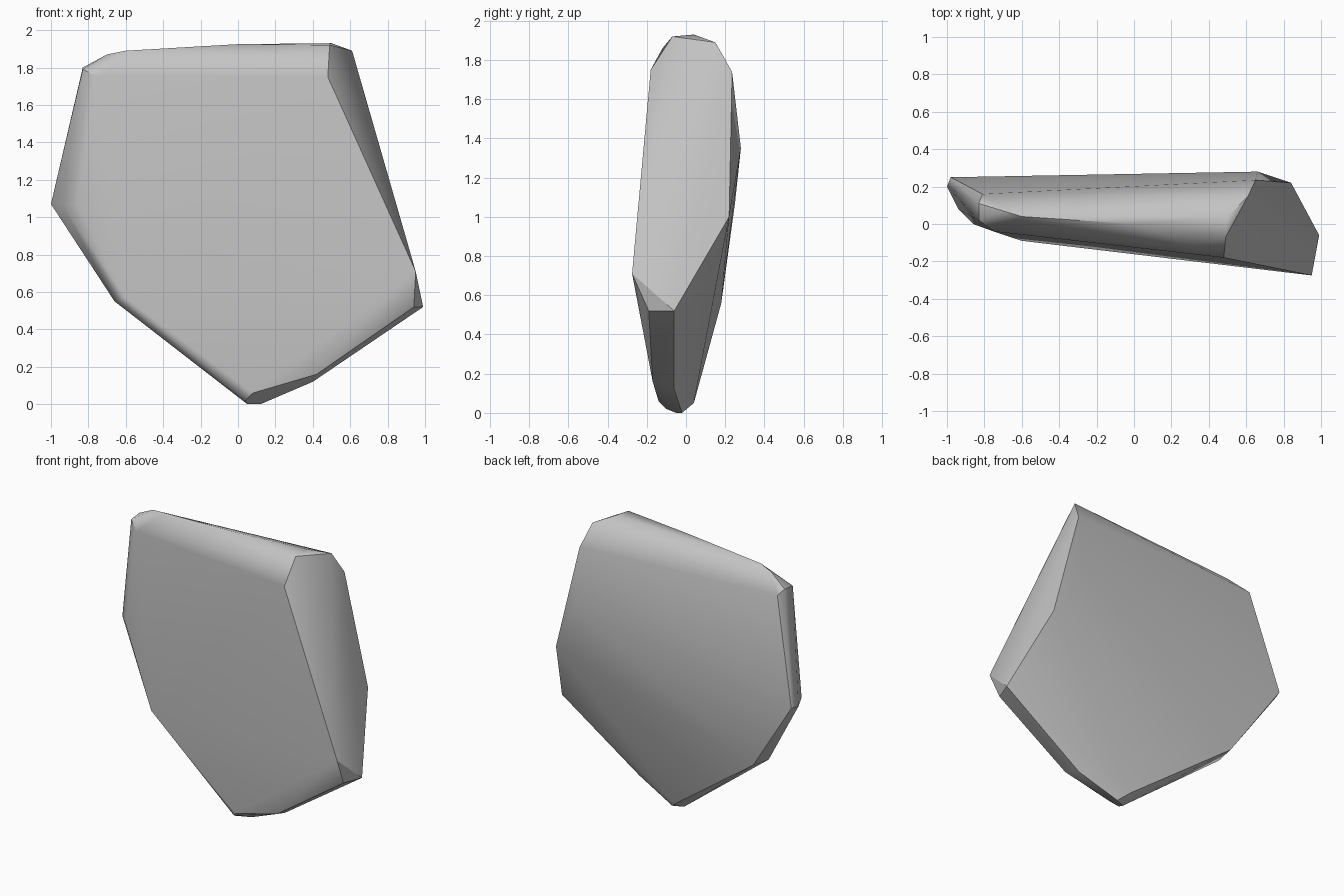
import bpy
import bmesh
import math

# Remove the default cube
default_cube = bpy.data.objects.get("Cube")
if default_cube:
    bpy.data.objects.remove(default_cube, do_unlink=True)


def make_material(name, color):
    """Create one flat colour for viewport and render."""
    material = bpy.data.materials.new(name)
    material.use_nodes = True
    material.diffuse_color = color
    shader = material.node_tree.nodes["Principled BSDF"]
    shader.inputs["Base Color"].default_value = color
    shader.inputs["Roughness"].default_value = 0.9
    return material


def make_hull(name, corners, material):
    """Wrap a convex faceted solid around the given corner points."""
    mesh = bpy.data.meshes.new(name)
    bm = bmesh.new()
    for corner in corners:
        bm.verts.new(corner)
    hull = bmesh.ops.convex_hull(bm, input=bm.verts)
    unused = set(hull["geom_interior"]) | set(hull["geom_unused"])
    loose = [item for item in unused if isinstance(item, bmesh.types.BMVert)]
    bmesh.ops.delete(bm, geom=loose, context="VERTS")
    # Merge nearly coplanar triangles into clean facets
    bmesh.ops.dissolve_limit(bm, angle_limit=math.radians(2),
                             verts=bm.verts, edges=bm.edges)
    bmesh.ops.recalc_face_normals(bm, faces=bm.faces)
    bm.to_mesh(mesh)
    bm.free()
    mesh.materials.append(material)
    solid = bpy.data.objects.new(name, mesh)
    bpy.context.collection.objects.link(solid)
    return solid


# Corners of the broad front face
front_face = [
    (.95, -.275, .71), (.48, -.18, 1.75), (-.75, -.04, 1.75),
    (-.86, 0, 1.07), (-.6, -.09, .57), (.08, -.14, .06), (.42, -.17, .16),
]

# Corners of the broad back face
back_face = [
    (-.98, .25, 1.07), (-.81, .16, 1.77), (.65, .235, 1.74),
    (.66, .28, 1.35), (.84, .22, 1), (-.64, .18, .56), (.06, .04, .05),
]

# Worn ridge along the top
top_rim = [
    (.49, -.07, 1.92), (.5, .04, 1.93), (.61, .15, 1.89), (.3, -.12, 1.86),
    (0, 0, 1.925), (-.6, .04, 1.89), (-.7, .07, 1.87),
    (-.83, .02, 1.79), (-.83, .11, 1.8),
]

# Rounded left edge, pointed foot and right corner
side_rim = [
    (-1, .2, 1.07), (-.94, .08, 1.07), (-.66, .04, .55),
    (.04, -.1, .02), (.05, -.05, 0), (.12, -.02, 0), (.4, -.06, .12),
    (.94, -.19, .52), (.99, -.06, .52),
]

stone_grey = make_material("stone grey", (.55, .55, .55, 1))
shard = make_hull("stone_shard", front_face + back_face + top_rim + side_rim,
                  stone_grey)

# Soft shading over the worn edges, crisp shading over the broken ones
bpy.ops.object.select_all(action="DESELECT")
shard.select_set(True)
bpy.context.view_layer.objects.active = shard
bpy.ops.object.shade_smooth_by_angle(angle=math.radians(35))
weighting = shard.modifiers.new("face_weighting", "WEIGHTED_NORMAL")
weighting.keep_sharp = True
